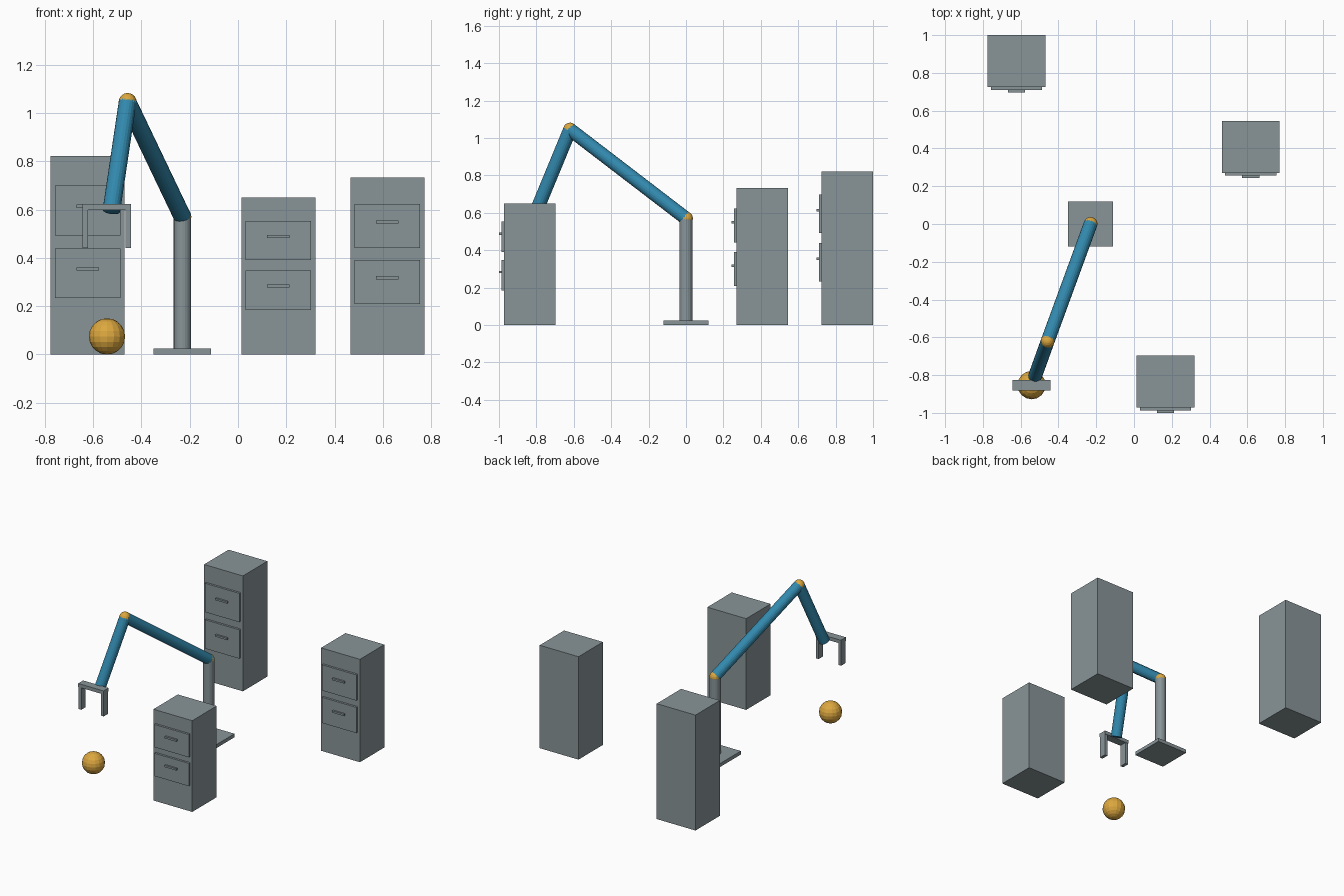
import bpy
from mathutils import Vector

if "Cube" in bpy.data.objects:
    bpy.data.objects.remove(bpy.data.objects["Cube"])


def material(name, rgb):
    m = bpy.data.materials.new(name)
    m.diffuse_color = (*rgb, 1)
    m.use_nodes = True
    m.node_tree.nodes["Principled BSDF"].inputs["Base Color"].default_value = m.diffuse_color
    return m


GREY = material("steel grey", (0.25, 0.30, 0.318))
BLUE = material("arm blue", (0.032, 0.25, 0.42))
GOLD = material("joint gold", (0.72, 0.39, 0.05))


def finish(name, mat):
    ob = bpy.context.object
    ob.name = ob.data.name = name
    ob.data.materials.append(mat)
    return ob


def box(name, x, y, z, mat=GREY):
    """Box from (low, high) ranges on each axis."""
    bpy.ops.mesh.primitive_cube_add(size=1, location=[sum(r) / 2 for r in (x, y, z)])
    ob = finish(name, mat)
    ob.scale = [r[1] - r[0] for r in (x, y, z)]
    bpy.ops.object.transform_apply(location=False, rotation=False, scale=True)
    return ob


def rod(name, a, b, radius, mat):
    """Cylinder between two points."""
    a, b = Vector(a), Vector(b)
    d = b - a
    bpy.ops.mesh.primitive_cylinder_add(vertices=20, radius=radius, depth=d.length,
                                        location=(a + b) / 2)
    ob = finish(name, mat)
    ob.rotation_euler = d.to_track_quat('Z', 'Y').to_euler()
    return ob


def ball(name, centre, radius, mat):
    bpy.ops.mesh.primitive_uv_sphere_add(segments=16, ring_count=10, radius=radius,
                                         location=centre)
    return finish(name, mat)


def cabinet(name, x, front, height):
    """Cabinet with two drawer fronts and bar handles on its -y face."""
    box(name, (x - 0.153, x + 0.153), (front, front + 0.275), (0, height))
    for level, frac in (("lower", 0.409), ("upper", 0.725)):
        z, h = height * frac, height * 0.125
        box(f"{name}_{level}_drawer", (x - 0.136, x + 0.136),
            (front - 0.015, front + 0.002), (z - h, z + h))
        box(f"{name}_{level}_handle", (x - 0.046, x + 0.046),
            (front - 0.028, front - 0.013), (z + 0.011, z + 0.024))


# Three cabinets
cabinet("tall_cabinet", -0.622, 0.725, 0.822)
cabinet("middle_cabinet", 0.618, 0.271, 0.733)
cabinet("short_cabinet", 0.167, -0.972, 0.65)

# Base plate and column
shoulder = (-0.23, 0, 0.57)
elbow = (-0.457, -0.62, 1.045)
wrist = (-0.524, -0.806, 0.595)
box("base_plate", (-0.349, -0.111), (-0.119, 0.119), (0, 0.025))
rod("column", (-0.23, 0, 0.02), shoulder, 0.036, GREY)

# Arm links and joints
rod("upper_arm", shoulder, elbow, 0.0365, BLUE)
rod("forearm", elbow, wrist, 0.0365, BLUE)
ball("shoulder_joint", shoulder, 0.037, GOLD)
ball("elbow_joint", elbow, 0.037, GOLD)

# Gripper: crossbar and two fingers
gx, gy = -0.543, -0.853
box("gripper_bar", (gx - 0.1, gx + 0.1), (gy - 0.028, gy + 0.028), (0.598, 0.623))
for side, s in (("left", -1), ("right", 1)):
    xs = sorted((gx + s * 0.0775, gx + s * 0.0995))
    box(f"{side}_finger", xs, (gy - 0.025, gy + 0.025), (0.44, 0.602))

# Ball on the floor below the gripper
ball("floor_ball", (-0.542, gy, 0.075), 0.075, GOLD)
